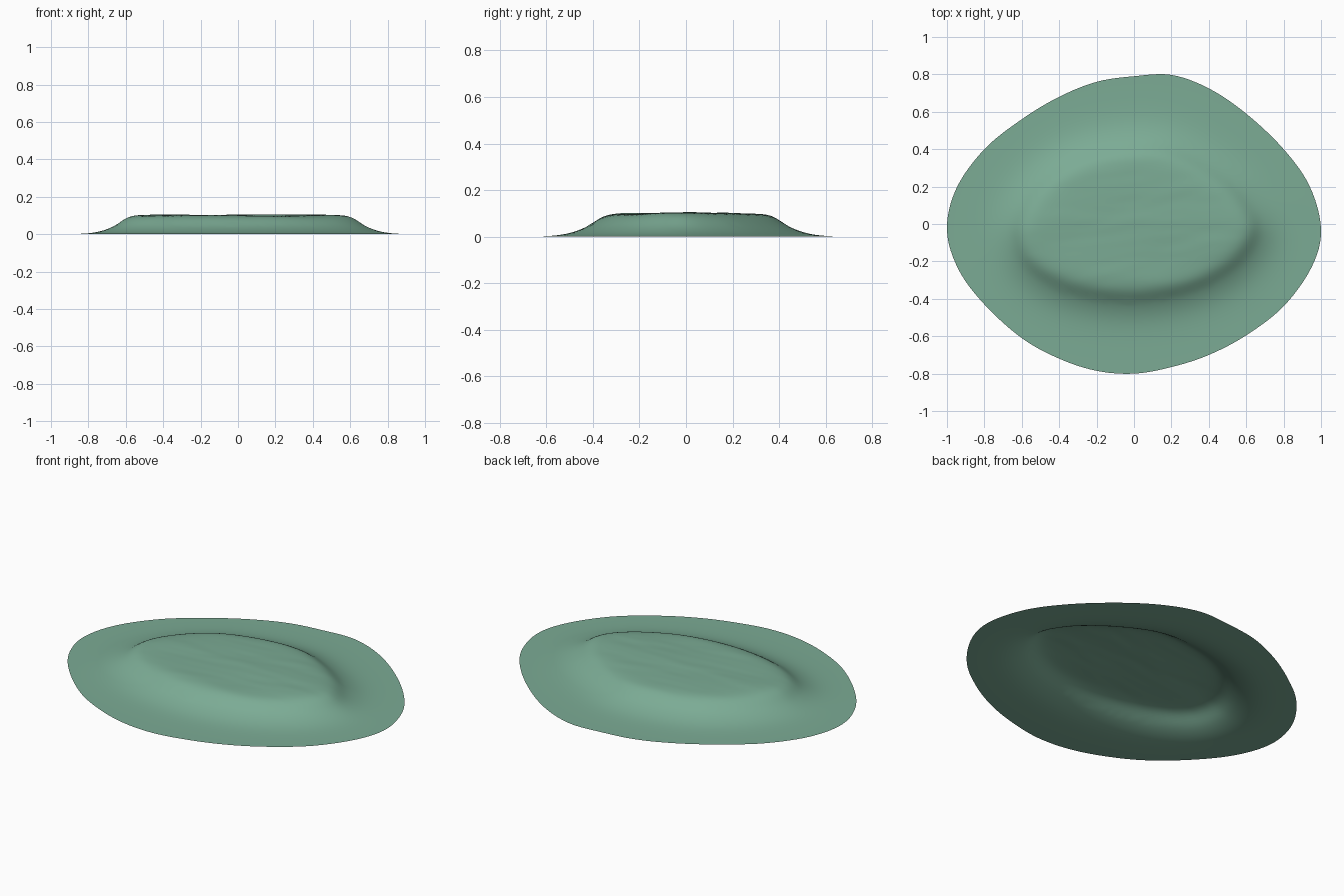
import bpy, math
from mathutils import Vector, kdtree, noise

cube = bpy.data.objects.get("Cube")
if cube:
    bpy.data.objects.remove(cube, do_unlink=True)

SPOKES, RINGS = 144, 56


def closed_curve(points, count):
    """Sample a smooth closed curve through the points."""
    pts = [Vector(p) for p in points]
    n = len(pts)
    out = []
    for i in range(count):
        pos = i * n / count
        k = int(pos)
        t = pos - k
        a, b, c, d = (pts[(k + j) % n] for j in (-1, 0, 1, 2))
        out.append(0.5 * (2 * b + (c - a) * t + (2 * a - 5 * b + 4 * c - d) * t ** 2
                          + (3 * b - a - 3 * c + d) * t ** 3))
    return out


# Outer rim of the thin sheet, anticlockwise
rim = closed_curve([
    (1, -0.03), (0.94, 0.2), (0.8, 0.4), (0.6, 0.59), (0.4, 0.725), (0.2, 0.797),
    (0, 0.79), (-0.2, 0.76), (-0.4, 0.68), (-0.6, 0.56), (-0.8, 0.4), (-0.95, 0.19),
    (-1, -0.03), (-0.94, -0.24), (-0.8, -0.43), (-0.6, -0.61), (-0.4, -0.72),
    (-0.2, -0.785), (0, -0.8), (0.2, -0.765), (0.4, -0.7), (0.6, -0.595),
    (0.8, -0.44), (0.95, -0.23)], SPOKES)

# Line half way up the slope of the raised middle
slope_line = closed_curve([
    (0.67, -0.04), (0.59, 0.15), (0.4, 0.31), (0.16, 0.42), (-0.1, 0.42),
    (-0.36, 0.34), (-0.56, 0.17), (-0.65, -0.03), (-0.59, -0.22), (-0.37, -0.36),
    (-0.05, -0.415), (0.28, -0.37), (0.55, -0.23)], 720)
tree = kdtree.KDTree(len(slope_line))
for i, p in enumerate(slope_line):
    tree.insert(p.to_3d(), i)
tree.balance()


def height(p):
    """Soft-footed plateau with long shallow ripples on top."""
    near, _, dist = tree.find(p)
    u = dist if (p - near).dot(near) > 0 else -dist
    w = 0.042 + 0.01 * math.tanh(u / 0.05)
    level = 1 / (1 + math.exp(u / w))
    along = p.x + 0.15 * p.y
    across = p.y - 0.12 * p.x
    ripple = (0.003 * noise.noise(Vector((along * 2, across * 8, 0)))
              + 0.0012 * noise.noise(Vector((along * 5, across * 18, 3))))
    dome = 0.004 * math.exp(-(p.y / 0.12) ** 2)
    return max(0, level * 0.1005 + level ** 3 * (ripple + dome) - 0.0003)


# Sheet built from rings around a centre point
verts = [(0, 0, height(Vector((0, 0, 0))))]
for r in range(1, RINGS + 1):
    for p in rim:
        q = (p * r / RINGS).to_3d()
        verts.append((q.x, q.y, height(q)))
faces = [(0, 1 + s, 1 + (s + 1) % SPOKES) for s in range(SPOKES)]
for r in range(RINGS - 1):
    a, b = 1 + r * SPOKES, 1 + (r + 1) * SPOKES
    for s in range(SPOKES):
        t = (s + 1) % SPOKES
        faces.append((a + s, b + s, b + t, a + t))

mesh = bpy.data.meshes.new("raised_mound")
mesh.from_pydata(verts, [], faces)
mesh.shade_smooth()

# Single soft green
green = bpy.data.materials.new("soft_green")
green.use_nodes = True
colour = (0.2, 0.41, 0.3, 1)
green.diffuse_color = colour
bsdf = green.node_tree.nodes["Principled BSDF"]
bsdf.inputs["Base Color"].default_value = colour
bsdf.inputs["Roughness"].default_value = 0.8
mesh.materials.append(green)

mound = bpy.data.objects.new("raised_mound", mesh)
bpy.context.collection.objects.link(mound)
